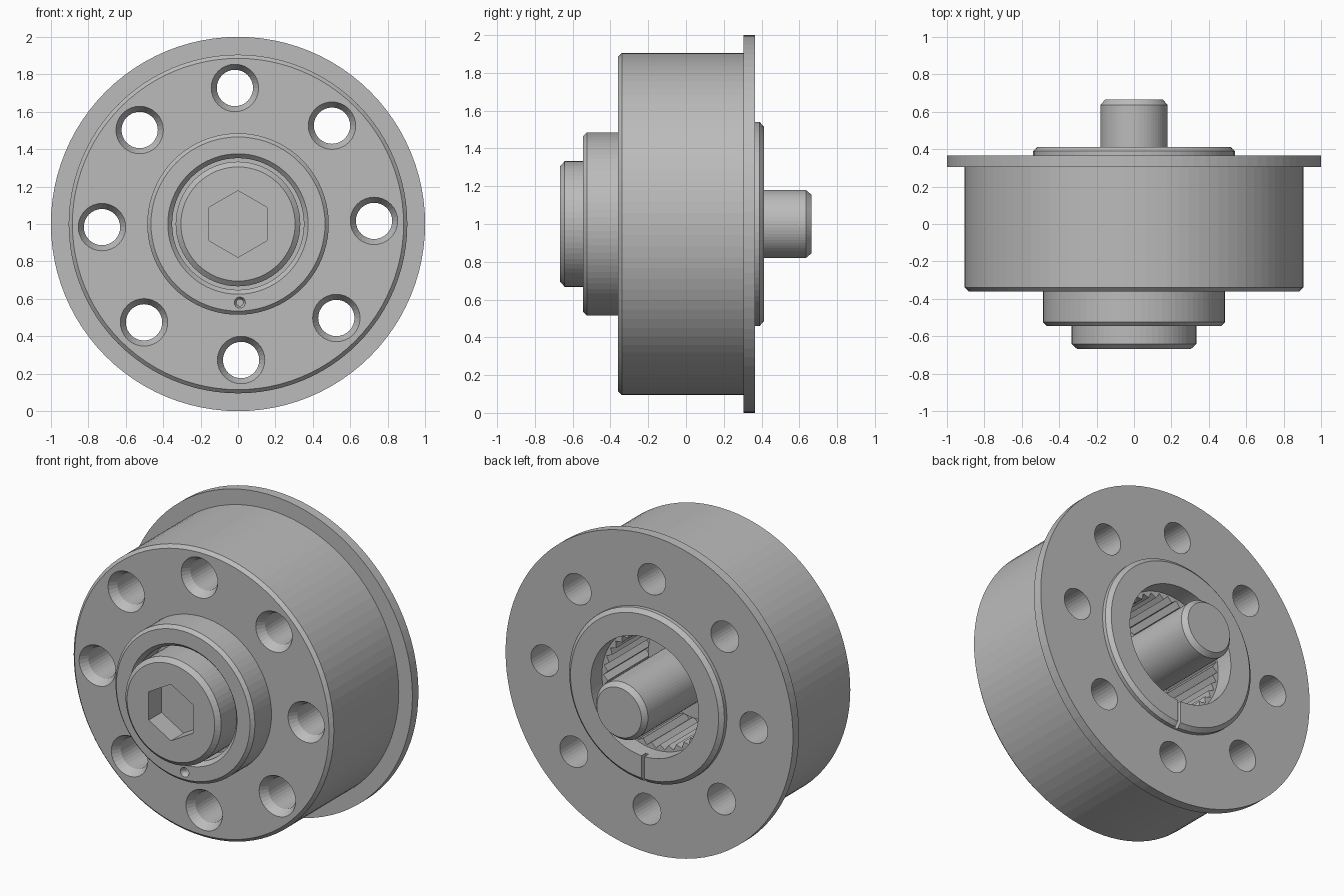
import bpy, bmesh, math

if "Cube" in bpy.data.objects:
    bpy.data.objects.remove(bpy.data.objects["Cube"], do_unlink=True)

steel = bpy.data.materials.new("grey_steel")
steel.use_nodes = True
GREY = (0.5, 0.5, 0.5, 1)
steel.diffuse_color = GREY
steel.node_tree.nodes["Principled BSDF"].inputs["Base Color"].default_value = GREY


def finish(name, bm):
    bmesh.ops.recalc_face_normals(bm, faces=bm.faces)
    mesh = bpy.data.meshes.new(name)
    bm.to_mesh(mesh)
    bm.free()
    mesh.materials.append(steel)
    obj = bpy.data.objects.new(name, mesh)
    bpy.context.collection.objects.link(obj)
    return obj


def lathe(name, profile, segments=80, tube=False, x=0, z=1, phase=0, wave=None):
    """Turn (radius, y) points about a y-axis line; wave alters the radius per segment."""
    bm = bmesh.new()
    rings = []
    for k, (r, y) in enumerate(profile):
        ring = []
        for i in range(segments):
            a = phase + math.tau * i / segments
            rad = r + (wave(k, i) if wave else 0)
            ring.append(bm.verts.new((x + rad * math.cos(a), y, z + rad * math.sin(a))))
        rings.append(ring)
    pairs = list(zip(rings, rings[1:]))
    if tube:
        pairs.append((rings[-1], rings[0]))
    else:
        bm.faces.new(rings[0])
        bm.faces.new(rings[-1])
    for p, q in pairs:
        for i in range(segments):
            j = (i + 1) % segments
            bm.faces.new((p[i], p[j], q[j], q[i]))
    return finish(name, bm)


def cut(target, cutter):
    mod = target.modifiers.new("cut", "BOOLEAN")
    mod.operation = "DIFFERENCE"
    mod.solver = "EXACT"
    mod.object = cutter
    cutter.hide_render = True
    bpy.context.view_layer.objects.active = target
    bpy.ops.object.modifier_apply(modifier=mod.name)
    bpy.data.objects.remove(cutter, do_unlink=True)


# Drum with rear flange
drum = lathe("flanged_drum", [
    (0.48, -0.36), (0.885, -0.36), (0.905, -0.34), (0.905, 0.305),
    (1.0, 0.305), (1.0, 0.365), (0.48, 0.365)], segments=96, tube=True)

# Eight countersunk through holes
for n in range(8):
    a = math.radians(1.3 + 45 * n)
    cut(drum, lathe("hole_cutter", [
        (0.128, -0.5), (0.128, -0.362), (0.097, -0.31), (0.097, 0.5)],
        segments=32, x=0.727 * math.cos(a), z=1 + 0.727 * math.sin(a)))

# Central sleeve: front hub, stepped bore and rear boss
sleeve = lathe("hub_sleeve", [
    (0.375, -0.545), (0.465, -0.545), (0.485, -0.525), (0.485, 0.36),
    (0.54, 0.36), (0.54, 0.39), (0.515, 0.412), (0.375, 0.412),
    (0.375, -0.12), (0.33, -0.12), (0.33, -0.38), (0.352, -0.38),
    (0.352, -0.52)], tube=True)

# Pin hole in the hub face and slot in the boss
cut(sleeve, lathe("pin_cutter", [(0.03, -0.6), (0.03, -0.545), (0.018, -0.52), (0.018, -0.45)],
                  segments=16, x=0.01, z=0.58))
bpy.ops.mesh.primitive_cube_add(size=1, location=(0.01, 0.4, 0.54))
slot = bpy.context.object
slot.scale = (0.02, 0.06, 0.26)
cut(sleeve, slot)

# Toothed ring inside the rear bore
lathe("internal_teeth", [(0.376, -0.13), (0.376, 0.3), (0.365, 0.3), (0.365, -0.13)],
      segments=72, tube=True,
      wave=lambda k, i: -0.03 if k > 1 and i % 2 else 0)

# Bolt with round head and plain shaft
bolt = lathe("bolt", [
    (0.305, -0.667), (0.333, -0.642), (0.333, -0.1), (0.18, -0.1),
    (0.18, 0.635), (0.155, 0.665)], segments=64)
cut(bolt, lathe("hex_cutter", [(0.178, -0.8), (0.178, -0.54)],
                segments=6, phase=math.pi / 2))
